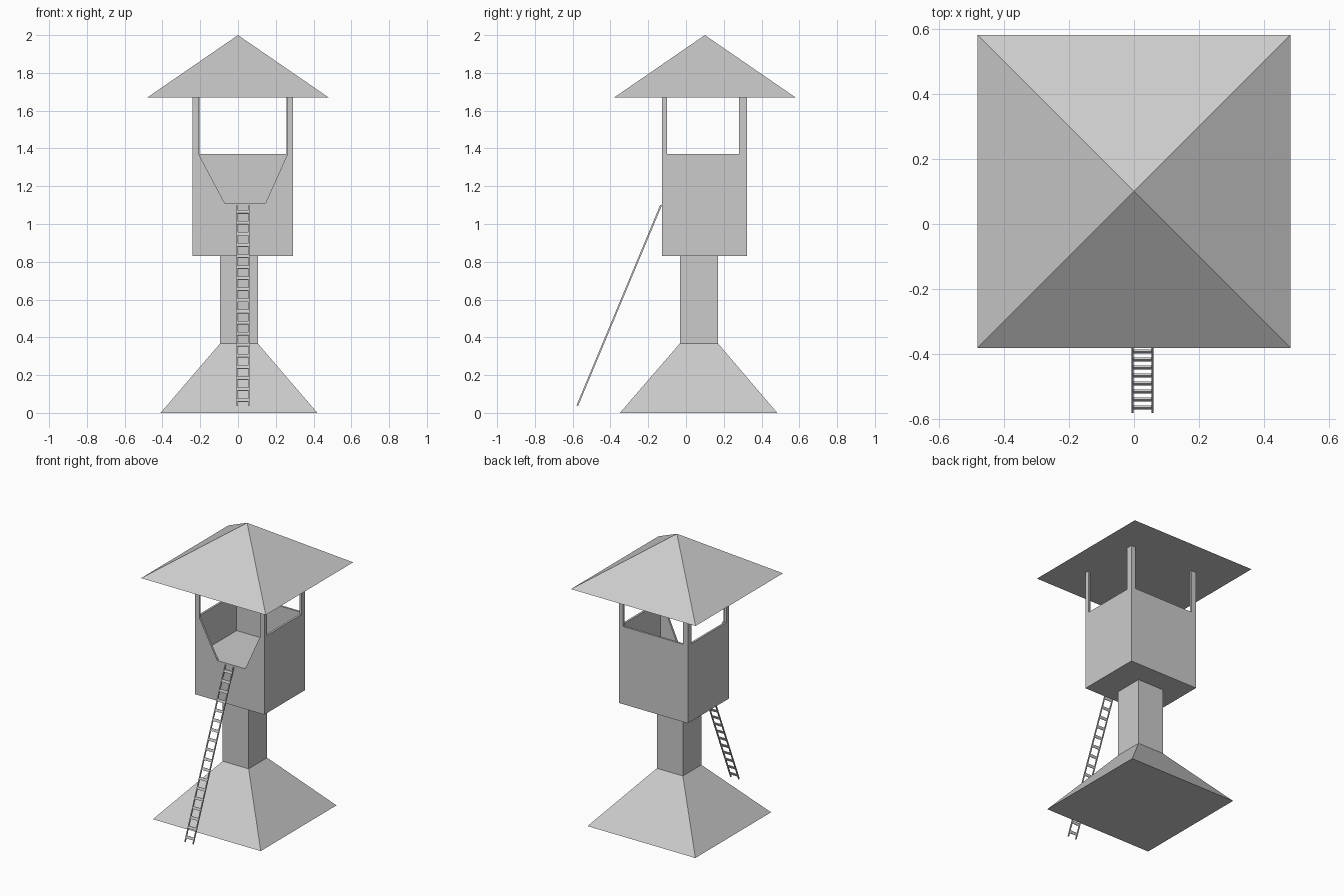
import bpy, bmesh, math
from mathutils import Matrix, Vector

if "Cube" in bpy.data.objects:
    bpy.data.objects.remove(bpy.data.objects["Cube"])


def make_mesh(name, verts, faces):
    me = bpy.data.meshes.new(name)
    me.from_pydata(verts, [], faces)
    bm = bmesh.new()
    bm.from_mesh(me)
    bmesh.ops.recalc_face_normals(bm, faces=bm.faces)
    bm.to_mesh(me)
    bm.free()
    ob = bpy.data.objects.new(name, me)
    bpy.context.collection.objects.link(ob)
    return ob


def tapered(name, lo, z0, hi, z1):
    """Four-sided block between two rectangles given as (x0, x1, y0, y1)."""
    v = [(x, y, z) for (a, b, c, d), z in ((lo, z0), (hi, z1))
         for x, y in ((a, c), (b, c), (b, d), (a, d))]
    sides = [(i, (i + 1) % 4, (i + 1) % 4 + 4, i + 4) for i in range(4)]
    return make_mesh(name, v, [(3, 2, 1, 0), (4, 5, 6, 7)] + sides)


def panel(name, outline, axis, start, end):
    """Extrude an outline (u, z) along y (axis 'y') or x (axis 'x')."""
    n = len(outline)
    v = [(u, d, z) if axis == 'y' else (d, u, z)
         for d in (start, end) for u, z in outline]
    sides = [(i, (i + 1) % n, (i + 1) % n + n, i + n) for i in range(n)]
    return make_mesh(name, v, [tuple(range(n)), tuple(range(n, 2 * n))] + sides)


# Footing and column
SHAFT = (-0.095, 0.105, -0.033, 0.17)
tapered("footing", (-0.41, 0.42, -0.35, 0.483), 0, SHAFT, 0.367)
tapered("column", SHAFT, 0.367, SHAFT, 0.83)

# Cabin: solid lower part up to the floor, thin walls with corner posts above
X0, X1, Y0, Y1, T = -0.24, 0.292, -0.128, 0.322, 0.014
FLOOR, SILL, TOP = 1.11, 1.37, 1.67
tapered("cabin_floor_block", (X0, X1, Y0, Y1), 0.83, (X0, X1, Y0, Y1), FLOOR)


def window(a, b, i, j):
    return [(a, FLOOR), (b, FLOOR), (b, TOP), (j, TOP), (j, SILL),
            (i, SILL), (i, TOP), (a, TOP)]


panel("back_wall", window(X0, X1, -0.203, 0.258), 'y', Y1 - T, Y1)
panel("left_wall", window(Y0 + T, Y1 - T, -0.1, 0.28), 'x', X0, X0 + T)
panel("right_wall", window(Y0 + T, Y1 - T, -0.1, 0.28), 'x', X1 - T, X1)

# Front wall halves beside the sloping entrance
panel("front_wall_left", [(X0, FLOOR), (-0.07, FLOOR), (-0.208, SILL),
                          (-0.208, TOP), (X0, TOP)], 'y', Y0, Y0 + T)
panel("front_wall_right", [(X1, FLOOR), (0.145, FLOOR), (0.262, SILL),
                           (0.262, TOP), (X1, TOP)], 'y', Y0, Y0 + T)

# Pyramid roof
make_mesh("roof", [(-0.48, -0.38, TOP), (0.48, -0.38, TOP), (0.48, 0.58, TOP),
                   (-0.48, 0.58, TOP), (0, 0.1, 2)],
          [(3, 2, 1, 0), (0, 1, 4), (1, 2, 4), (2, 3, 4), (3, 0, 4)])

# Leaning ladder
foot, head = Vector((0.0265, -0.576, 0.037)), Vector((0.0265, -0.132, 1.10))
lean = (head - foot).to_track_quat('Z', 'Y').to_matrix().to_4x4()
tilt = Matrix.Rotation(-math.atan2(head.y - foot.y, head.z - foot.z), 4, 'X')


def ladder_box(bm, centre, size):
    m = Matrix.Translation(centre) @ tilt @ Matrix.Diagonal((*size, 1))
    bmesh.ops.create_cube(bm, size=1, matrix=m)


bm = bmesh.new()
for s in (-1, 1):
    ladder_box(bm, (foot + head) / 2 + Vector((s * 0.031, 0, 0)),
               (0.006, 0.009, (head - foot).length))
for k in range(18):
    t = (0.03 + k * 0.0587) / (head.z - foot.z)
    ladder_box(bm, foot.lerp(head, t), (0.058, 0.006, 0.018))
me = bpy.data.meshes.new("ladder")
bm.to_mesh(me)
bm.free()
bpy.context.collection.objects.link(bpy.data.objects.new("ladder", me))
